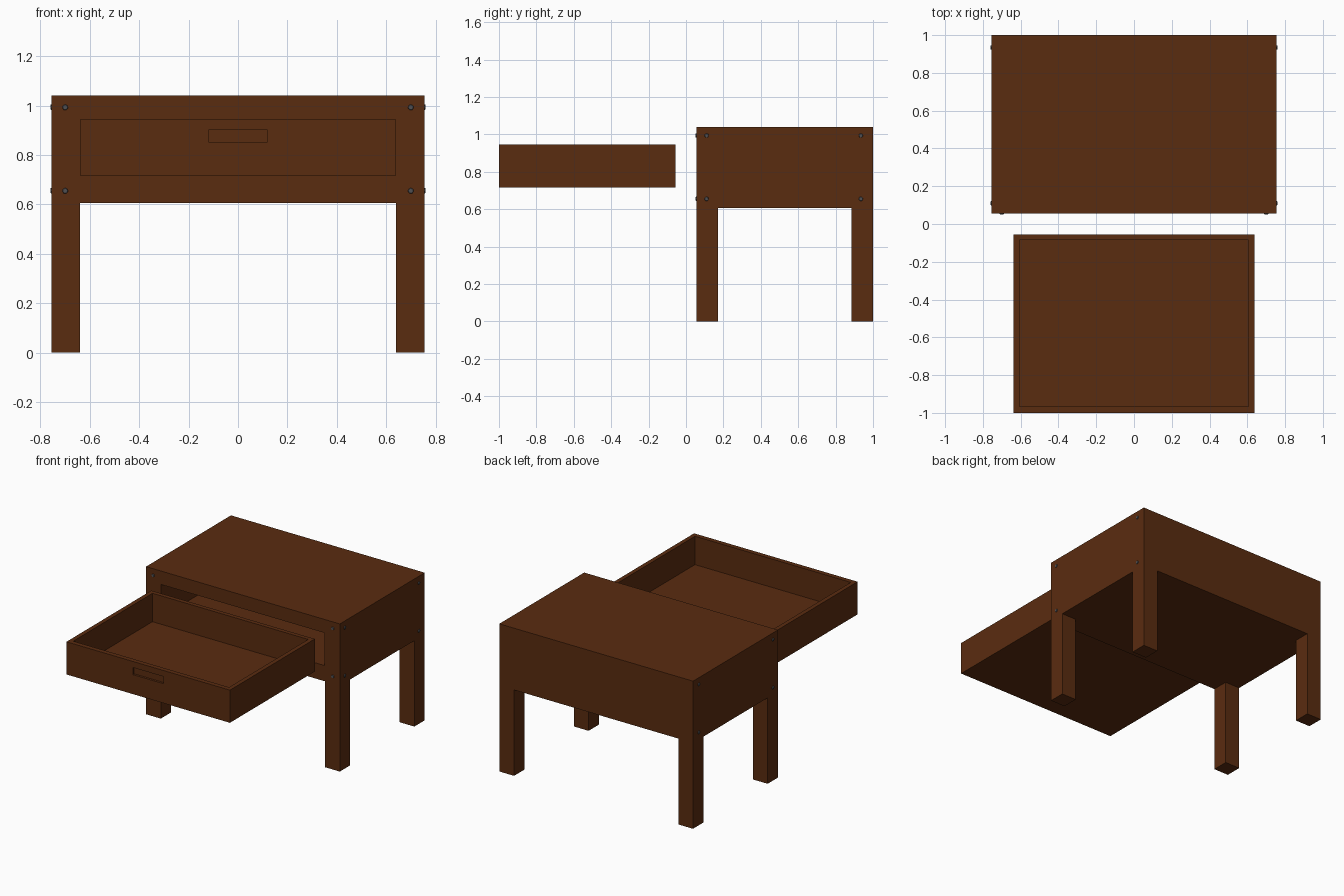
import bpy, bmesh
from mathutils import Vector, Matrix

cube = bpy.data.objects.get("Cube")
if cube:
    bpy.data.objects.remove(cube, do_unlink=True)


def material(name, colour):
    mat = bpy.data.materials.new(name)
    mat.use_nodes = True
    mat.diffuse_color = colour
    bsdf = mat.node_tree.nodes["Principled BSDF"]
    bsdf.inputs["Base Color"].default_value = colour
    bsdf.inputs["Roughness"].default_value = 0.8
    return mat


WOOD = material("brown wood", (0.102, 0.025, 0.005, 1))
IRON = material("grey iron", (0.08, 0.08, 0.085, 1))


def finish(bm, name, mat):
    mesh = bpy.data.meshes.new(name)
    bm.to_mesh(mesh)
    bm.free()
    mesh.materials.append(mat)
    obj = bpy.data.objects.new(name, mesh)
    bpy.context.collection.objects.link(obj)
    return obj


def box(lo, hi):
    lo, hi = Vector(lo), Vector(hi)
    bm = bmesh.new()
    place = Matrix.Translation((lo + hi) / 2) @ Matrix.Diagonal((hi - lo).to_4d())
    bmesh.ops.create_cube(bm, size=1, matrix=place)
    bm.normal_update()
    return bm


def pocket(bm, direction, lo, hi, floor):
    """Sink a rectangular pocket into the outermost face looking in a direction."""
    direction = Vector(direction)
    axis = max(range(3), key=lambda i: abs(direction[i]))
    bm.normal_update()
    facing = [f for f in bm.faces if f.normal.dot(direction) > 0.99]
    face = max(facing, key=lambda f: f.calc_center_median().dot(direction))
    centre = face.calc_center_median()
    for depth in (centre[axis], floor):
        bmesh.ops.inset_individual(bm, faces=[face], thickness=0.005)
        middle = face.calc_center_median()
        for v in face.verts:
            for i in range(3):
                if i != axis:
                    v.co[i] = hi[i] if v.co[i] > middle[i] else lo[i]
            v.co[axis] = depth
    bm.normal_update()


# Cabinet body with the drawer bay open at the front
body = box((-0.755, 0.055, 0.605), (0.755, 1, 1.04))
pocket(body, (0, -1, 0), (-0.637, 0, 0.715), (0.637, 0, 0.945), 0.97)
finish(body, "cabinet_body", WOOD)

# Four square legs
for side, x in (("right", -0.755), ("left", 0.64)):
    for end, y in (("front", 0.055), ("back", 0.885)):
        leg = box((x, y, 0), (x + 0.115, y + 0.115, 0.605))
        finish(leg, f"{end}_{side}_leg", WOOD)

# Pulled-out drawer: hollow tray with a finger recess in its front
drawer = box((-0.637, -1, 0.715), (0.637, -0.055, 0.945))
pocket(drawer, (0, 0, 1), (-0.607, -0.967, 0), (0.607, -0.085, 0), 0.745)
pocket(drawer, (0, -1, 0), (-0.12, 0, 0.852), (0.12, 0, 0.902), -0.985)
finish(drawer, "drawer", WOOD)


# Nail heads on the front and both sides
def nail(bm, position, direction, radius=0.014):
    turn = Vector(direction).to_track_quat("Z", "Y").to_matrix().to_4x4()
    bmesh.ops.create_cone(bm, cap_ends=True, segments=7, radius1=radius,
                          radius2=radius * 0.7, depth=0.01,
                          matrix=Matrix.Translation(position) @ turn)


nails = bmesh.new()
for side in (-1, 1):
    for z in (0.655, 0.993):
        nail(nails, (side * 0.7, 0.055, z), (0, -1, 0))
        for y in (0.11, 0.935):
            nail(nails, (side * 0.755, y, z), (side, 0, 0))
finish(nails, "nail_heads", IRON)
